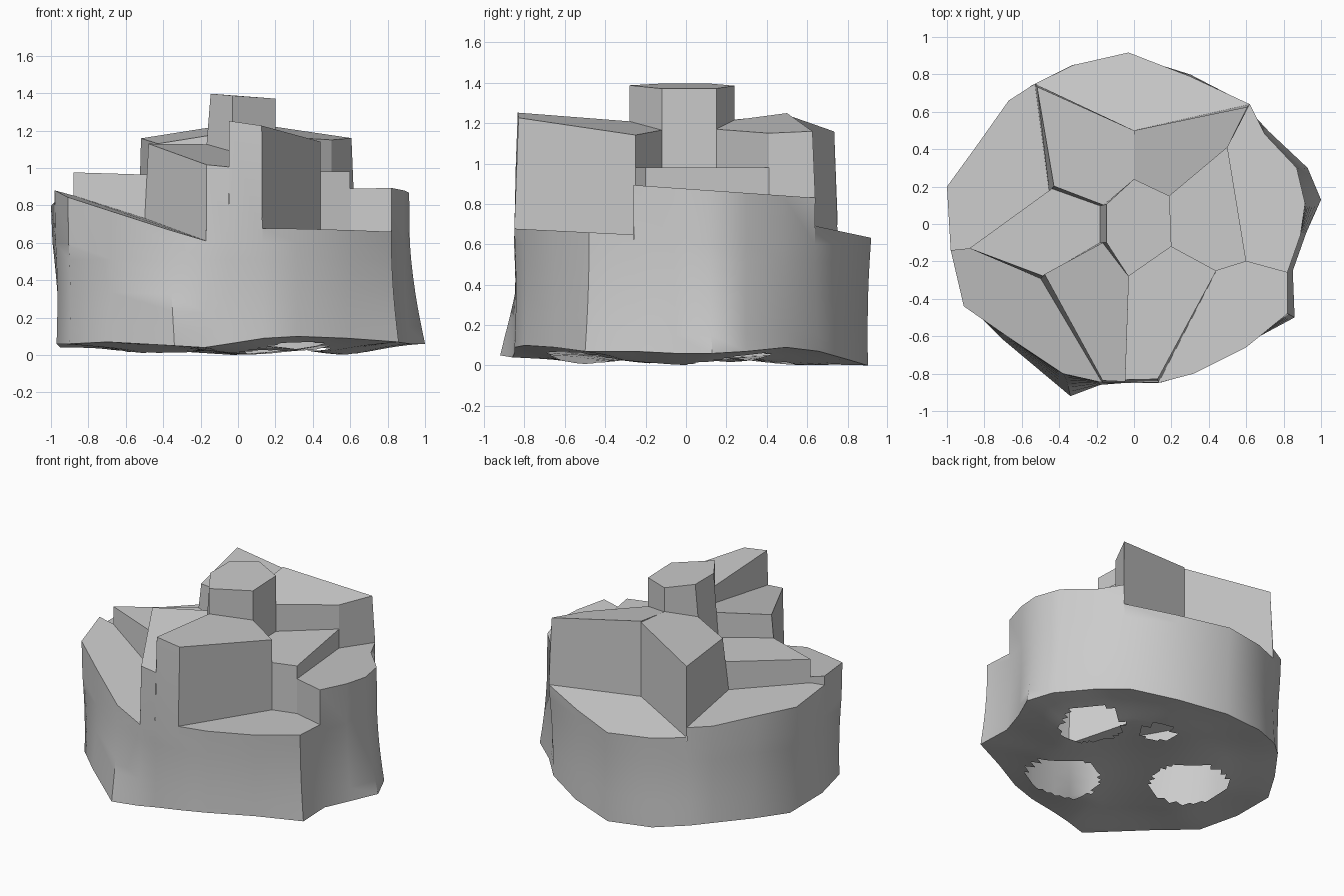
import bpy, bmesh, math
from mathutils import Vector

if "Cube" in bpy.data.objects:
    bpy.data.objects.remove(bpy.data.objects["Cube"])

# Outer plan points: top x, y, base x, y, rim height
OUT = {
    'a': (.915, .11, 1.0, .13, .06), 'b': (.87, .30, .93, .30, .07),
    'c': (.70, .48, .72, .50, .09), 'd': (.62, .64, .57, .66, .07),
    'e': (.30, .79, .30, .80, .03), 'f': (-.03, .92, -.02, .90, .0),
    'g': (-.33, .85, -.33, .85, .02), 'h': (-.53, .75, -.55, .74, .05),
    'i': (-.67, .66, -.66, .64, .06), 'j': (-.84, .42, -.82, .42, .05),
    'k': (-1.0, .20, -.95, .20, .04), 'l': (-.98, -.14, -.97, -.13, .06),
    'm': (-.91, -.44, -.90, -.42, .06), 'n': (-.68, -.60, -.70, -.62, .07),
    'o': (-.38, -.80, -.34, -.92, .05), 'p': (-.17, -.85, -.18, -.86, .04),
    'q': (-.05, -.855, -.05, -.85, .06), 'r': (.13, -.85, .14, -.85, .09),
    's': (.32, -.80, .32, -.80, .10), 't': (.60, -.66, .58, -.65, .09),
    'u': (.82, -.48, .86, -.50, .07), 'v': (.82, -.26, .85, -.25, .07),
    'w': (.89, -.06, .92, -.05, .06)}
# Inner plan points
INN = {'1': (0, .24), '2': (.19, .15), '3': (.20, -.12), '4': (-.03, -.28),
       '5': (-.17, -.10), '6': (-.17, .10), '7': (.44, -.25), '8': (.60, -.20),
       '9': (.50, .41), '0': (0, .50), 'X': (-.43, .20), 'Y': (-.88, -.13),
       'Z': (-.48, -.27)}
# Slight lean of some inner edges per unit height
LEAN = {'5': (.08, 0), '6': (.08, .02), 'X': (.07, .08), 'Z': (.05, .06)}
# Columns: plan outline and tilted top plane z = c + gx*x + gy*y
CELLS = [('165432', 1.385, -.07, 0), ('34qr7', 1.185, -.14, -.07),
         ('5Zpq4', 1.126, -.09, .146), ('ZYlmnop', .609, -.285, .056),
         ('56XYZ', .95, -.03, 0), ('10hX6', 1.197, .196, .087),
         ('129d0', 1.183, -.175, .133), ('0defgh', .825, 0, -.21),
         ('hijklYX', .75, -.06, -.06), ('9dcbawv8', .875, 0, -.07),
         ('23789', .98, 0, 0), ('7rstuv8', .635, 0, -.05)]


def pos(p, z):
    """Position of a plan point at height z; outer points flare at the base."""
    if p in INN:
        lx, ly = LEAN.get(p, (0, 0))
        return Vector((INN[p][0] + lx * (z - 1.1), INN[p][1] + ly * (z - 1.1), z))
    tx, ty, bx, by, _ = OUT[p]
    s = min(max((.68 - z) / .62, 0), 1)
    k = s ** 1.2
    waist = 1 - .01 * math.sin(math.pi * s) - .045 * max(0, z - .68) * (z > .9)
    return Vector(((tx + (bx - tx) * k) * waist, (ty + (by - ty) * k) * waist, z))


def height(cell, p):
    x, y = INN[p] if p in INN else OUT[p][:2]
    return cell[1] + cell[2] * x + cell[3] * y


bm = bmesh.new()


def face(pts):
    clean = [pts[0]]
    for v in pts[1:]:
        if (v - clean[-1]).length > 1e-4:
            clean.append(v)
    if len(clean) > 2:
        bm.faces.new([bm.verts.new(v) for v in clean])


# Column tops, with edges made to match between neighbours
edges = {}
for cell in CELLS:
    names = cell[0]
    pts = [pos(p, height(cell, p)) for p in names]
    area = sum(a.x * b.y - b.x * a.y for a, b in zip(pts, pts[1:] + pts[:1]))
    if area < 0:
        names, pts = names[::-1], pts[::-1]
    face(pts)
    for p, q in zip(names, names[1:] + names[0]):
        edges[p, q] = cell

for (p, q), cell in edges.items():
    hp, hq = height(cell, p), height(cell, q)
    other = edges.get((q, p))
    if other:
        # Step between two columns
        lp, lq = height(other, p), height(other, q)
        if hp + hq > lp + lq:
            face([pos(p, hp), pos(p, lp), pos(q, lq), pos(q, hq)])
    elif p in OUT and q in OUT:
        # Curved outer wall
        cols = []
        for n, h in ((p, hp), (q, hq)):
            mid, rim = min(h, .6), OUT[n][4]
            cols.append([pos(n, h)] + [pos(n, mid + (rim - mid) * i / 6) for i in range(7)])
        for i in range(7):
            face([cols[0][i], cols[0][i + 1], cols[1][i + 1], cols[1][i]])

# Uneven underside with four openings
HOLES = [(.52, .20, .20), (.15, .41, .11), (.23, -.44, .24), (-.43, .04, .25)]
RINGS, SPLIT = 26, 3


def floor_point(p, q, t, i):
    f = 1 - i / RINGS
    rim = pos(p, OUT[p][4]).lerp(pos(q, OUT[q][4]), t)
    x, y = rim.x * f, rim.y * f
    low = .025 + .025 * math.sin(6 * x + 1) * math.cos(5 * y)
    k = max(0, (f - .6) / .4)
    return Vector((x, y, low + (rim.z - low) * k))


keys = list(OUT)
for p, q in zip(keys, keys[1:] + keys[:1]):
    for j in range(SPLIT):
        t, u = j / SPLIT, (j + 1) / SPLIT
        for i in range(RINGS):
            quad = [floor_point(p, q, t, i), floor_point(p, q, t, i + 1),
                    floor_point(p, q, u, i + 1), floor_point(p, q, u, i)]
            c = sum(quad, Vector()) / 4
            if all(math.hypot(c.x - x, c.y - y) > r for x, y, r in HOLES):
                face(quad)

bmesh.ops.remove_doubles(bm, verts=bm.verts, dist=1e-4)
bmesh.ops.recalc_face_normals(bm, faces=bm.faces)
mesh = bpy.data.meshes.new("rock_column_cluster")
bm.to_mesh(mesh)
bm.free()
rock = bpy.data.objects.new("rock_column_cluster", mesh)
bpy.context.collection.objects.link(rock)
bpy.context.view_layer.objects.active = rock
rock.select_set(True)
bpy.ops.object.shade_smooth_by_angle(angle=math.radians(40))
